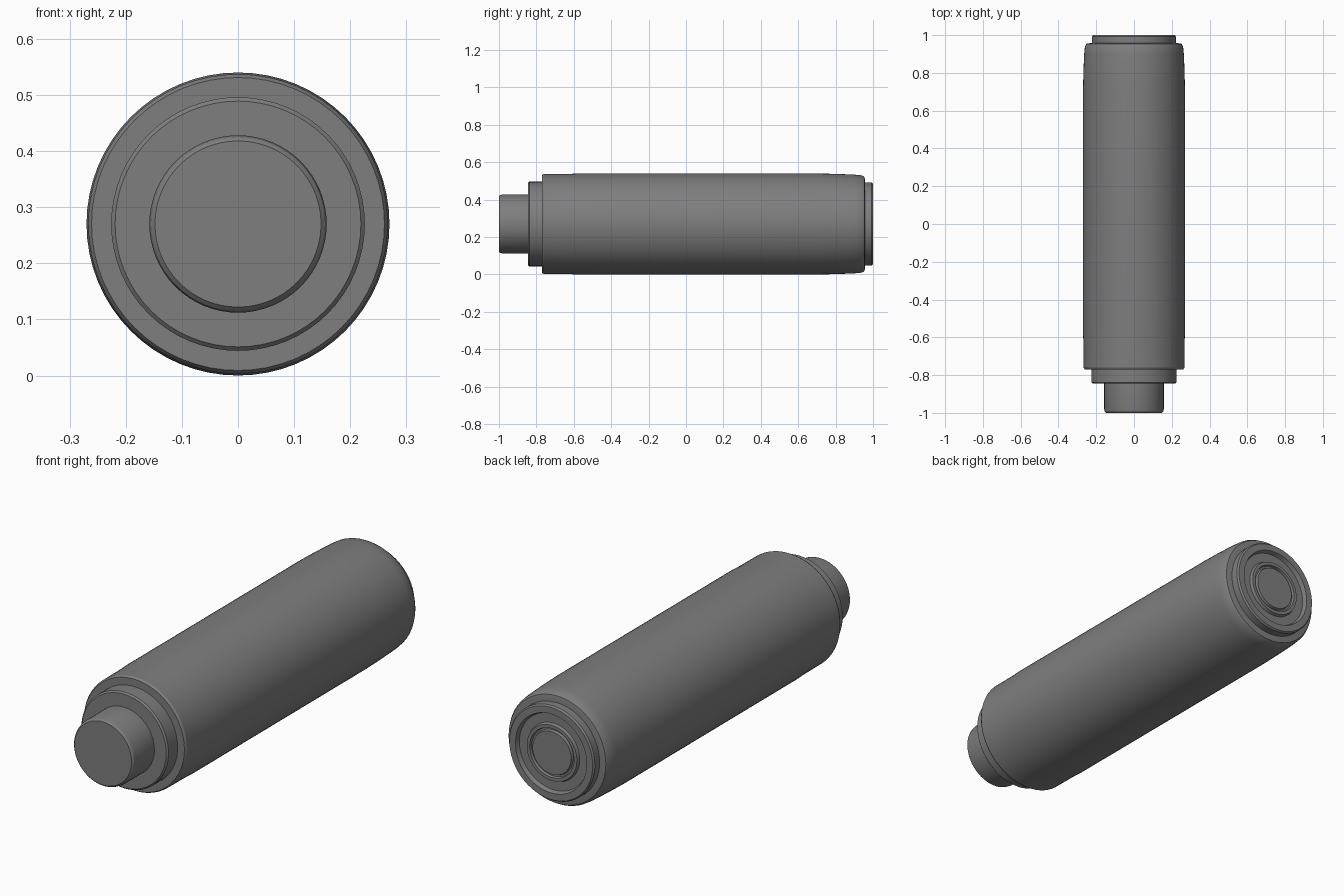
import bpy, bmesh, math

cube = bpy.data.objects.get("Cube")
if cube:
    bpy.data.objects.remove(cube, do_unlink=True)

SEGMENTS = 64
AXIS_HEIGHT = 0.27

grey = bpy.data.materials.new("mid grey")
grey.use_nodes = True
colour = (0.21, 0.21, 0.21, 1)
grey.diffuse_color = colour
grey.node_tree.nodes["Principled BSDF"].inputs["Base Color"].default_value = colour


def lathe(name, profile):
    """Spin (radius, y) points, front to back, around the long axis."""
    bm = bmesh.new()
    rings = []
    for radius, y in profile:
        rings.append([
            bm.verts.new((radius * math.cos(a), y, AXIS_HEIGHT + radius * math.sin(a)))
            for a in (2 * math.pi * i / SEGMENTS for i in range(SEGMENTS))])
    for near, far in zip(rings, rings[1:]):
        for i in range(SEGMENTS):
            j = (i + 1) % SEGMENTS
            bm.faces.new((near[i], near[j], far[j], far[i]))
    bm.faces.new(rings[0])
    bm.faces.new(rings[-1])
    bmesh.ops.recalc_face_normals(bm, faces=bm.faces)
    mesh = bpy.data.meshes.new(name)
    bm.to_mesh(mesh)
    bm.free()
    mesh.materials.append(grey)
    obj = bpy.data.objects.new(name, mesh)
    bpy.context.collection.objects.link(obj)
    bpy.ops.object.select_all(action="DESELECT")
    obj.select_set(True)
    bpy.context.view_layer.objects.active = obj
    bpy.ops.object.shade_smooth_by_angle(angle=math.radians(30))
    return obj


# Narrow front plug with a softened tip
lathe("front_plug", [(0.148, -1), (0.155, -0.993), (0.158, -0.98), (0.158, -0.83)])

# Stepped collar between plug and body
lathe("front_collar", [(0.219, -0.845), (0.226, -0.838), (0.226, -0.75)])

# Main barrel, gently rounded at the back
lathe("barrel", [
    (0.261, -0.77), (0.267, -0.76), (0.268, -0.62), (0.27, -0.58),
    (0.27, 0.7), (0.268, 0.8), (0.264, 0.9), (0.26, 0.94), (0.252, 0.954),
    (0.235, 0.957)])

# Back cap: rim, recess, raised ring and centre button
lathe("back_cap", [
    (0.222, 0.94), (0.222, 0.992), (0.216, 1), (0.185, 1),
    (0.178, 0.98), (0.135, 0.98), (0.13, 0.994), (0.115, 0.994),
    (0.112, 0.982), (0.104, 0.982), (0.1, 0.994)])
